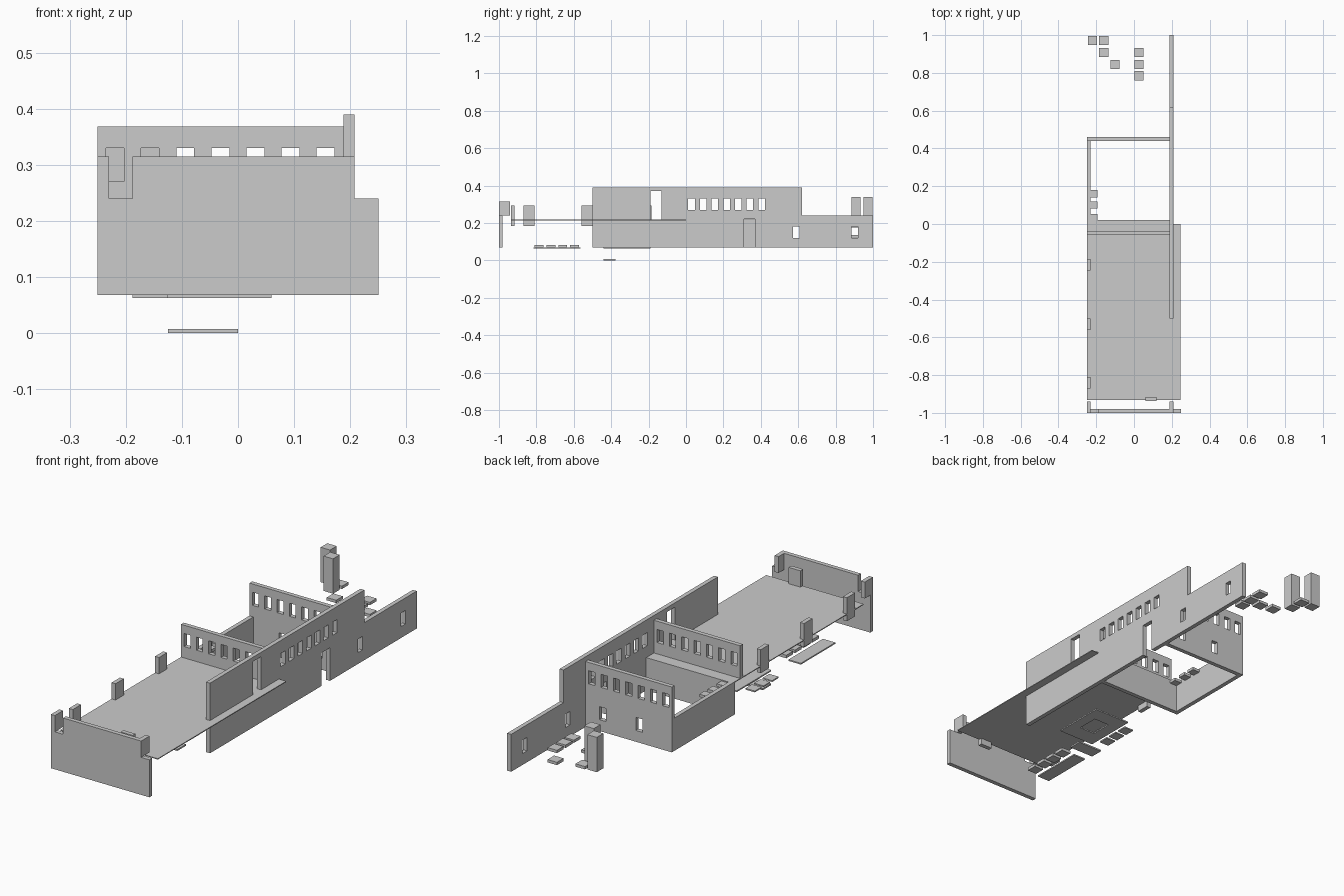
import bpy, bmesh

if "Cube" in bpy.data.objects:
    bpy.data.objects.remove(bpy.data.objects["Cube"])

grey = bpy.data.materials.new("light grey")
grey.diffuse_color = (0.6, 0.6, 0.6, 1)
grey.use_nodes = True
grey.node_tree.nodes["Principled BSDF"].inputs["Base Color"].default_value = grey.diffuse_color


def finish(name, bm):
    me = bpy.data.meshes.new(name)
    bmesh.ops.remove_doubles(bm, verts=bm.verts, dist=1e-5)
    bmesh.ops.recalc_face_normals(bm, faces=bm.faces)
    bm.to_mesh(me)
    bm.free()
    me.materials.append(grey)
    ob = bpy.data.objects.new(name, me)
    bpy.context.collection.objects.link(ob)
    return ob


def panel(name, axis, t0, t1, outer, holes=()):
    """Slab of thickness t0..t1 along axis (x, y or z), with rectangular (u0, u1, v0, v1) holes."""
    rects = [outer, *holes]
    us = sorted({u for r in rects for u in r[:2]})
    vs = sorted({v for r in rects for v in r[2:]})

    def solid(i, j):
        if not (0 <= i < len(us) - 1 and 0 <= j < len(vs) - 1):
            return False
        u, v = (us[i] + us[i + 1]) / 2, (vs[j] + vs[j + 1]) / 2
        return not any(a < u < b and c < v < d for a, b, c, d in holes)

    def place(u, v, t):
        return {"x": (t, u, v), "y": (u, t, v), "z": (u, v, t)}[axis]

    bm = bmesh.new()

    def face(*pts):
        bm.faces.new([bm.verts.new(place(*p)) for p in pts])

    for i in range(len(us) - 1):
        for j in range(len(vs) - 1):
            if not solid(i, j):
                continue
            a, b, c, d = us[i], us[i + 1], vs[j], vs[j + 1]
            for t in (t0, t1):
                face((a, c, t), (b, c, t), (b, d, t), (a, d, t))
            for di, dj, p, q in ((-1, 0, (a, c), (a, d)), (1, 0, (b, c), (b, d)),
                                 (0, -1, (a, c), (b, c)), (0, 1, (a, d), (b, d))):
                if not solid(i + di, j + dj):
                    face((*p, t0), (*q, t0), (*q, t1), (*p, t1))
    return finish(name, bm)


def box(name, x0, x1, y0, y1, z0, z1):
    return panel(name, "z", z0, z1, (x0, x1, y0, y1))


def tile(name, x, y, z0, z1, s=0.048):
    return box(name, x - s / 2, x + s / 2, y - s / 2, y + s / 2, z0, z1)


BASE, FLOOR = 0.068, 0.218

# Long side wall: window row, tall opening, door, two low windows and a lowered rear end
row = [(0.012 + 0.0625 * i, 0.047 + 0.0625 * i, 0.27, 0.33) for i in range(7)]
panel("side_wall", "x", 0.188, 0.208, (-0.5, 1.0, BASE, 0.39),
      row + [(-0.19, -0.13, FLOOR, 0.37), (0.31, 0.37, BASE, 0.22),
             (0.572, 0.606, 0.12, 0.182), (0.885, 0.919, 0.12, 0.182),
             (0.62, 1.0, 0.24, 0.39)])

# Two cross walls with matching window rows
cross = [(-0.235 + 0.0625 * i, -0.203 + 0.0625 * i, 0.27, 0.33) for i in range(7)]
panel("rear_wall", "y", 0.44, 0.46, (-0.25, 0.188, BASE, 0.368),
      cross + [(-0.1, -0.067, 0.12, 0.18), (0.085, 0.118, 0.12, 0.18)])
panel("middle_wall", "y", -0.056, -0.036, (-0.25, 0.188, FLOOR, 0.368), cross)
box("middle_lower_wall", -0.25, 0.188, 0.0, 0.02, BASE, FLOOR)
box("left_wall", -0.25, -0.23, 0.02, 0.44, BASE, FLOOR)

# Upper floor
panel("floor", "z", FLOOR - 0.004, FLOOR, (-0.25, 0.245, -0.932, 0.0))

# Front wall with a notch and a lowered end
panel("front_wall", "y", -1.0, -0.98, (-0.25, 0.25, BASE, 0.315),
      [(-0.23, -0.188, 0.24, 0.315), (0.208, 0.25, 0.24, 0.315)])
for side, x in (("left", -0.25), ("right", 0.188)):
    box(side + "_front_corner", x, x + 0.02, -0.98, -0.94, 0.24, 0.315)

# Posts along the floor edge
for i, y in enumerate((-0.84, -0.53, -0.215)):
    box(f"edge_post_{i}", -0.25, -0.23, y - 0.03, y + 0.03, 0.185, 0.293)
box("front_post", 0.06, 0.12, -0.936, -0.916, 0.185, 0.293)

# Detached columns and step tiles behind the building
tile("column_left", -0.22, 0.972, 0.18, 0.34)
tile("column_right", -0.16, 0.908, 0.18, 0.34)
for i, (x, y) in enumerate(((-0.16, 0.972), (-0.1, 0.845), (0.027, 0.908),
                            (0.027, 0.845), (0.027, 0.785))):
    tile(f"rear_tile_{i}", x, y, 0.177, 0.19)
tile("low_rear_tile", 0.027, 0.908, 0.122, 0.135)

# Steps inside the left wall
for i, y in enumerate((0.16, 0.1, 0.035)):
    tile(f"inner_step_{i}", -0.212, y, 0.2, 0.213, 0.038)

# Plates and tiles hanging below the floor
box("long_plate", -0.188, -0.125, -0.815, -0.565, 0.063, 0.069)
for i in range(4):
    tile(f"under_tile_{i}", -0.085, -0.785 + 0.063 * i, 0.068, 0.082)
panel("frame_plate", "z", 0.063, 0.069, (-0.125, 0.06, -0.44, -0.19),
      [(-0.07, 0.01, -0.36, -0.26)])
for i in range(3):
    tile(f"side_tile_{i}", -0.164, -0.38 + 0.0625 * i, 0.063, 0.069)
box("lowest_plate", -0.125, 0.0, -0.44, -0.378, 0.0, 0.007)
